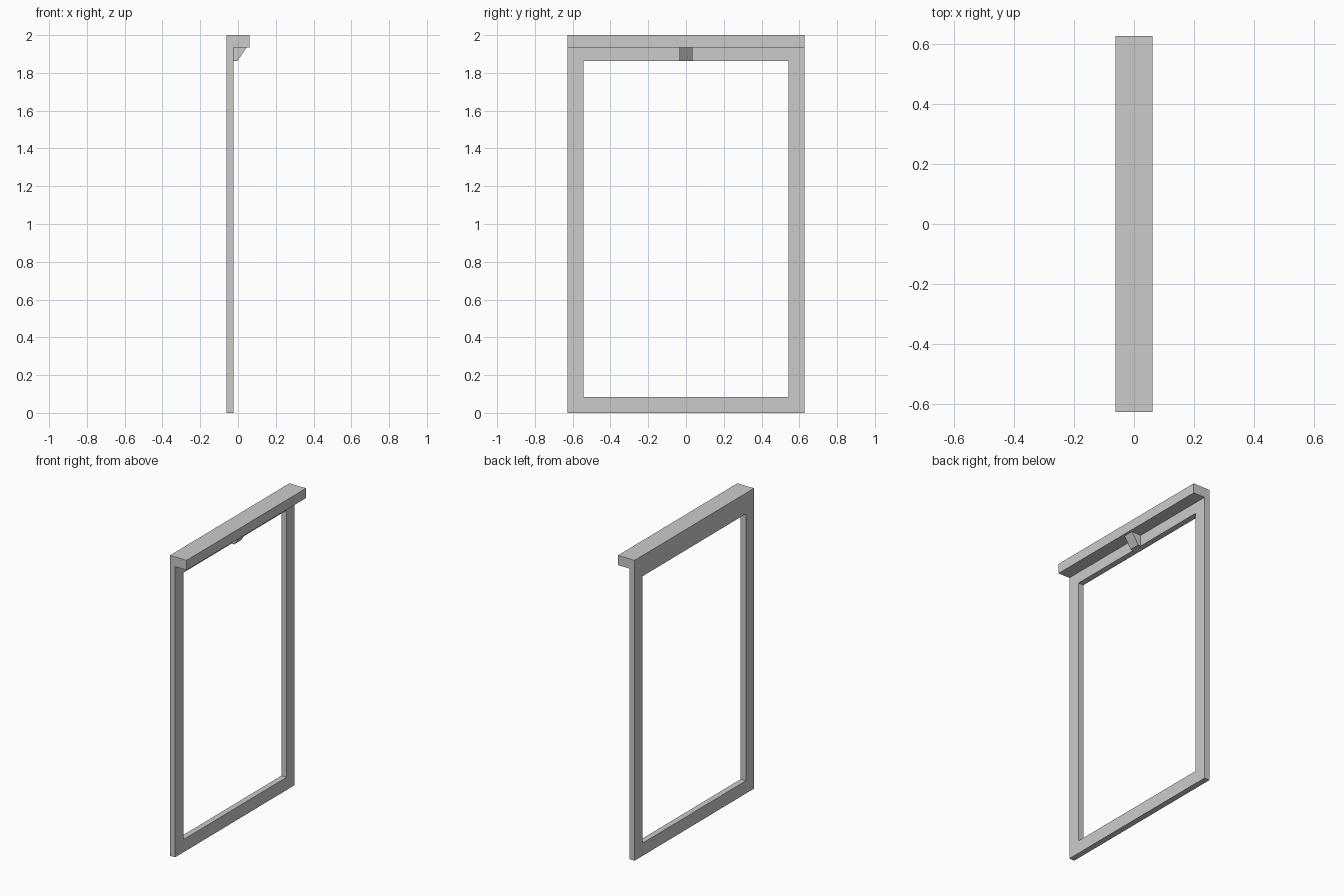
import bpy, bmesh

if "Cube" in bpy.data.objects:
    bpy.data.objects.remove(bpy.data.objects["Cube"])

HALF_X, HALF_Y, HEIGHT = 0.0615, 0.628, 2.0
PANEL_X = -0.023          # front face of the thin frame
LEDGE_Z = 1.935           # underside of the projecting header
OPEN_Y, OPEN_BOTTOM, OPEN_TOP = 0.543, 0.085, 1.862


def extrude_profile(name, points, half_width):
    """Extrude an (x, z) profile along y, centred on y = 0."""
    bm = bmesh.new()
    face = bm.faces.new([bm.verts.new((x, -half_width, z)) for x, z in points])
    ext = bmesh.ops.extrude_face_region(bm, geom=[face])
    verts = [v for v in ext["geom"] if isinstance(v, bmesh.types.BMVert)]
    bmesh.ops.translate(bm, verts=verts, vec=(0, 2 * half_width, 0))
    bmesh.ops.recalc_face_normals(bm, faces=bm.faces)
    mesh = bpy.data.meshes.new(name)
    bm.to_mesh(mesh)
    bm.free()
    obj = bpy.data.objects.new(name, mesh)
    bpy.context.collection.objects.link(obj)
    return obj


# Frame with projecting header: one L-shaped profile
frame = extrude_profile("frame", [
    (-HALF_X, 0), (PANEL_X, 0), (PANEL_X, LEDGE_Z),
    (HALF_X, LEDGE_Z), (HALF_X, HEIGHT), (-HALF_X, HEIGHT)], HALF_Y)

# Opening cut through the frame
cutter = extrude_profile("opening_cutter", [
    (-0.2, OPEN_BOTTOM), (0.2, OPEN_BOTTOM),
    (0.2, OPEN_TOP), (-0.2, OPEN_TOP)], OPEN_Y)
cutter.hide_render = True
cutter.display_type = 'WIRE'
cut = frame.modifiers.new("opening", 'BOOLEAN')
cut.operation = 'DIFFERENCE'
cut.solver = 'EXACT'
cut.object = cutter

# Small slanted bracket under the header
extrude_profile("bracket", [
    (PANEL_X, OPEN_TOP), (-0.004, OPEN_TOP),
    (0.046, LEDGE_Z), (PANEL_X, LEDGE_Z)], 0.035)
